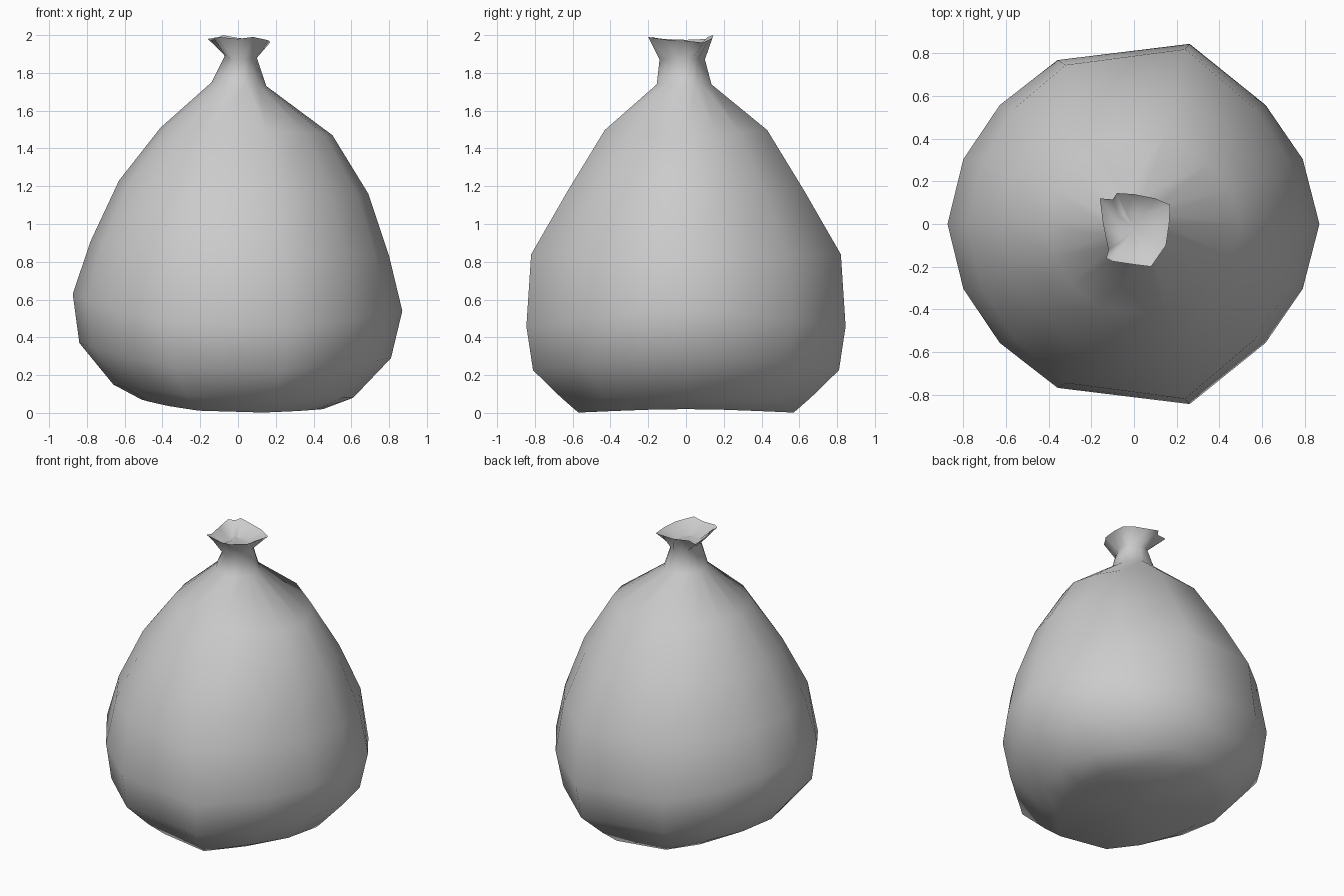
import bpy
import bmesh

cube = bpy.data.objects.get("Cube")
if cube:
    bpy.data.objects.remove(cube, do_unlink=True)

# Grey cloth
cloth = bpy.data.materials.new("grey_cloth")
cloth.use_nodes = True
colour = (0.6, 0.6, 0.6, 1)
cloth.diffuse_color = colour
cloth.node_tree.nodes["Principled BSDF"].inputs["Base Color"].default_value = colour

# Half cross-section of the sack, from +x round the back to -x
half = [(1, 0), (.91, .36), (.71, .66), (.3, 1),
        (-.41, .91), (-.72, .66), (-.915, .36), (-1, 0)]
section = half + [(x, -y) for x, y in half[-2:0:-1]]

# Tilted rings: left x, left z, right x, right z, front depth, back depth, middle z
rings = [
    (.51, .07, .45, .02, .57, .57, .0),
    (.66, .15, .61, .08, .66, .66, .08),
    (.84, .37, .81, .29, .81, .81, .22),
    (.875, .63, .87, .54, .845, .845, .45),
    (.78, .91, .80, .83, .82, .82, .84),
    (.63, 1.23, .69, 1.16, .63, .63, 1.17),
    (.41, 1.51, .50, 1.47, .43, .43, 1.50),
    (.14, 1.75, .15, 1.73, .155, .135, 1.74),
    (.07, 1.89, .10, 1.88, .14, .10, 1.87),
]

# Ragged lip of the tied neck
lip = [(.165, 0, 1.97), (.17, .09, 1.96), (.1, .12, 1.975), (0, .14, 1.985),
       (-.08, .145, 2), (-.1, .115, 1.99), (-.16, .12, 1.98), (-.145, 0, 1.975),
       (-.12, -.12, 1.98), (-.13, -.16, 1.985), (-.1, -.175, 1.99),
       (0, -.19, 1.98), (.08, -.2, 1.99), (.15, -.1, 1.975)]


def ring_points(xl, zl, xr, zr, front, back, mid):
    points = []
    for u, v in section:
        side_x, side_z = (xr, zr) if u > 0 else (xl, zl)
        depth = back if v > 0 else front
        points.append((u * side_x, v * depth, mid + (side_z - mid) * u * u))
    return points


def bridge(bm, low, high):
    n = len(low)
    for i in range(n):
        j = (i + 1) % n
        bm.faces.new((low[i], low[j], high[j], high[i]))


def cap(bm, loop, centre):
    tip = bm.verts.new(centre)
    for i, vert in enumerate(loop):
        bm.faces.new((vert, loop[(i + 1) % len(loop)], tip))


# Sack body, neck and gathered opening as one skin
bm = bmesh.new()
inner = [(x * .45, y * .45 - .01, 1.915) for x, y, z in lip]
loops = [[bm.verts.new(p) for p in pts]
         for pts in [ring_points(*r) for r in rings] + [lip, inner]]
for low, high in zip(loops, loops[1:]):
    bridge(bm, low, high)
cap(bm, loops[0], (0, 0, .03))
cap(bm, loops[-1], (0, -.02, 1.94))
bmesh.ops.recalc_face_normals(bm, faces=bm.faces)

mesh = bpy.data.meshes.new("sack")
bm.to_mesh(mesh)
bm.free()
mesh.materials.append(cloth)
sack = bpy.data.objects.new("sack", mesh)
bpy.context.collection.objects.link(sack)

# Soft shading, crisp only along the lip
for obj in bpy.context.selected_objects:
    obj.select_set(False)
sack.select_set(True)
bpy.context.view_layer.objects.active = sack
bpy.ops.object.shade_smooth_by_angle(angle=1.4)
